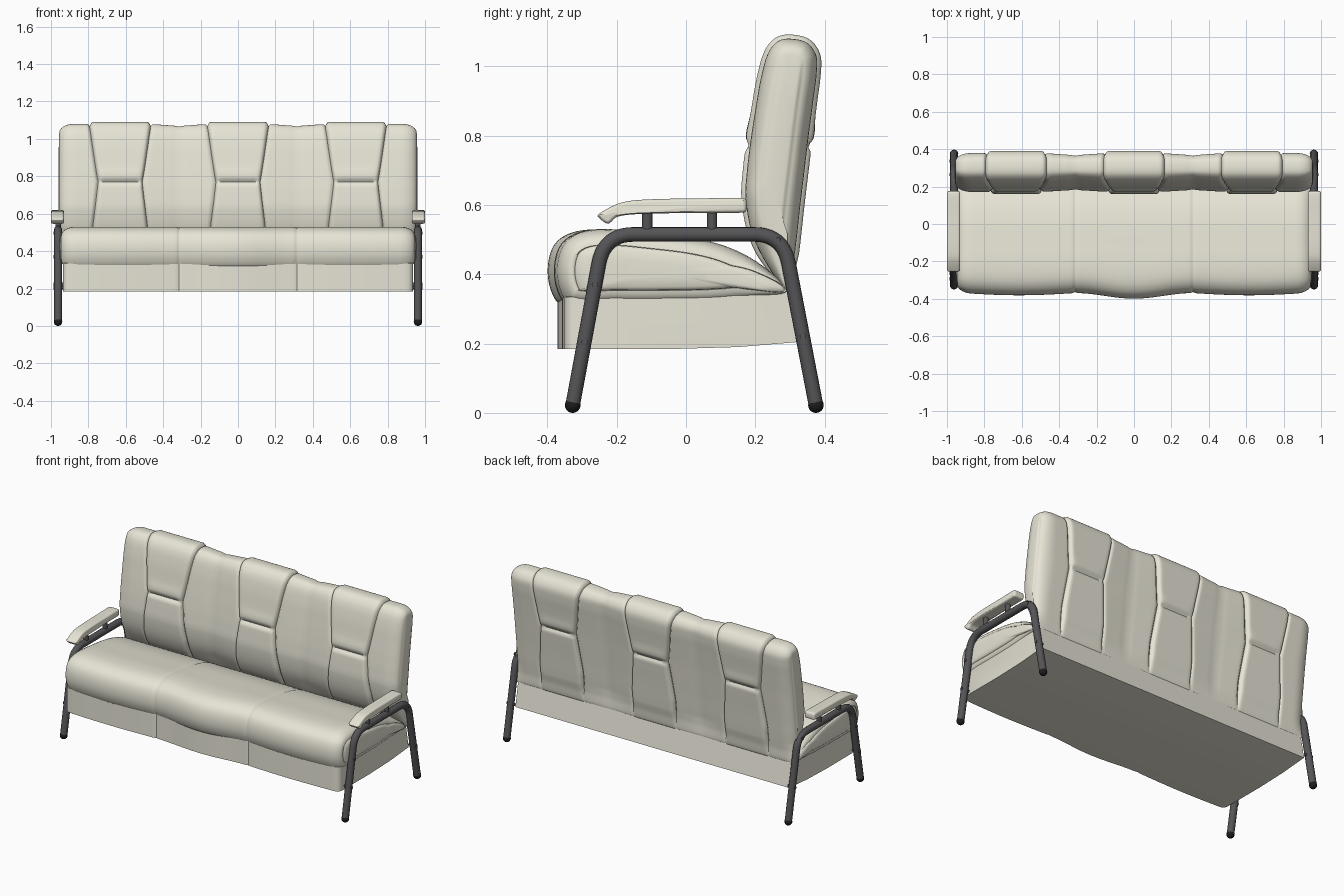
import bpy, bmesh
from math import pi, cos, sin, exp, sqrt, radians
from mathutils import Vector

if "Cube" in bpy.data.objects:
    bpy.data.objects.remove(bpy.data.objects["Cube"])


def material(name, rgb):
    m = bpy.data.materials.new(name)
    m.diffuse_color = (*rgb, 1)
    m.use_nodes = True
    m.node_tree.nodes["Principled BSDF"].inputs["Base Color"].default_value = m.diffuse_color
    return m


CREAM = material("cream_leather", (0.80, 0.78, 0.67))
STEEL = material("dark_steel", (0.09, 0.09, 0.095))
BLACK = material("black_rubber", (0.012, 0.012, 0.012))


def finish(ob, mat, angle=40):
    ob.data.materials.clear()
    ob.data.materials.append(mat)
    bpy.ops.object.select_all(action='DESELECT')
    ob.select_set(True)
    bpy.context.view_layer.objects.active = ob
    bpy.ops.object.shade_smooth_by_angle(angle=radians(angle))


def smooth_ring(pts, n):
    """Closed spline through (y, z) points, listed counter-clockwise: [(point, outward normal)]."""
    P = [Vector(p) for p in pts]
    c = len(P)
    tan = [(P[(i + 1) % c] - P[i - 1]) / ((P[(i + 1) % c] - P[i]).length + (P[i] - P[i - 1]).length)
           for i in range(c)]
    out = []
    for i in range(c):
        a, b = P[i], P[(i + 1) % c]
        L = (b - a).length
        for k in range(n):
            t = k / n
            out.append(a * (2*t**3 - 3*t*t + 1) + b * (3*t*t - 2*t**3)
                       + tan[i] * L * (t**3 - 2*t*t + t) + tan[(i + 1) % c] * L * (t**3 - t*t))
    res = []
    for i, p in enumerate(out):
        d = (out[(i + 1) % len(out)] - out[i - 1]).normalized()
        res.append((p, Vector((d.y, -d.x))))
    return res


def columns(breaks, n):
    """x stations, packed closely around each break."""
    xs = [breaks[0]]
    for a, b in zip(breaks, breaks[1:]):
        xs += [a + (b - a) * (1 - cos(pi * k / n)) / 2 for k in range(1, n + 1)]
    return xs


def loft(name, rows, mat, caps=(), angle=40):
    """Skin rings of points; caps = (scale, outward shift) of extra rings on both ends."""
    def cap(ring, s):
        c = sum(ring, Vector()) / len(ring)
        return [[c + (p - c) * k + Vector((s * dx, 0, 0)) for p in ring] for k, dx in caps]
    rows = cap(rows[0], -1)[::-1] + rows + cap(rows[-1], 1)
    bm = bmesh.new()
    V = [[bm.verts.new(p) for p in r] for r in rows]
    m = len(rows[0])
    for a, b in zip(V, V[1:]):
        for j in range(m):
            bm.faces.new((a[j], a[(j + 1) % m], b[(j + 1) % m], b[j]))
    bm.faces.new(V[0])
    bm.faces.new(V[-1])
    bmesh.ops.recalc_face_normals(bm, faces=bm.faces)
    me = bpy.data.meshes.new(name)
    bm.to_mesh(me)
    bm.free()
    ob = bpy.data.objects.new(name, me)
    bpy.context.collection.objects.link(ob)
    finish(ob, mat, angle)
    return ob


def end_round(x, half, r, k):
    t = max(0, (abs(x) - half + r) / r)
    return k * (1 - sqrt(max(0, 1 - t * t)))


def clamp(v):
    return max(0.0, min(1.0, v))


def groove(d, w):
    return exp(-(d / w) ** 2)


def wave(x):
    """Three-lobed front edge."""
    a = abs(x)
    if a < 0.315:
        return 0.03 * (0.5 + 0.5 * cos(pi * a / 0.315))
    return 0.012 * sin(pi * min((a - 0.315) / 0.6, 1))


# Seat cushion
ring = smooth_ring([(-.33, .312), (-.2, .308), (-.05, .308), (.1, .312), (.2, .325), (.292, .352),
                    (.22, .425), (.13, .475), (.03, .503), (-.1, .52), (-.22, .53), (-.3, .521),
                    (-.348, .488), (-.368, .43), (-.362, .36)], 7)
rows = []
for x in columns([-.945, -.315, .315, .945], 28):
    row = []
    for p, n in ring:
        fade = clamp((.3 - p.x) / .15)
        q = p - n * (end_round(x, .945, .075, .045) * fade + .005 * groove(abs(x) - .315, .008))
        row.append(Vector((x, q.x - wave(x) * clamp(-p.x / .33), q.y)))
    rows.append(row)
loft("seat_cushion", rows, CREAM, [(.985, -.004), (.965, .003), (.8, .008), (.4, .011)], 60)

# Base skirt
prof = [(-.35, .185), (-.05, .184), (.15, .19), (.33, .205), (.303, .352), (-.35, .335)]
rows = []
for x in columns([-.935, -.315, .315, .935], 16):
    row = []
    for y, z in prof:
        g = .004 * groove(abs(x) - .315, .006) + end_round(x, .935, .03, .025)
        row.append(Vector((x, y + g - .7 * wave(x) if y < -.3 else y, z)))
    rows.append(row)
loft("base_skirt", rows, CREAM)

# Backrest: columns follow the waisted panel seams
ring = smooth_ring([(.300, .345), (.309, .42), (.319, .5), (.330, .6), (.342, .7), (.354, .8),
                    (.367, .9), (.377, .98), (.376, 1.03), (.352, 1.066), (.31, 1.079), (.268, 1.074),
                    (.238, 1.04), (.217, .97), (.201, .88), (.187, .79), (.176, .7), (.172, .62),
                    (.193, .51), (.245, .41)], 9)
CENTRES = (-.63, 0, .63)
HALF = .163
BREAKS = [-.955] + [c + s * HALF for c in CENTRES for s in (-1, 1)] + [.955]


def half_width(z):
    if z < .77:
        return .118 + .028 * clamp((.77 - z) / .24)
    t = clamp((z - .77) / .3)
    return .118 + .045 * t ** .9


def warp(u, z):
    h = half_width(z)
    xs = [-.955] + [c + s * h for c in CENTRES for s in (-1, 1)] + [.955]
    for i in range(7):
        if u <= BREAKS[i + 1] + 1e-9:
            t = (u - BREAKS[i]) / (BREAKS[i + 1] - BREAKS[i])
            return xs[i] + t * (xs[i + 1] - xs[i])


def relief(u, z):
    d = max(HALF - abs(u - c) for c in CENTRES)      # positive inside a panel
    v = -.011 * groove(d, .006)
    if d > 0:
        v += .012 * clamp(d / .02) ** .5
        v -= .014 * groove(z - .77, .011) * clamp(d / .03)
        v += .004 * groove(z - .81, .03) * clamp(d / .05)
    elif abs(u) < .5:
        v -= .011 * clamp(-d / .15) + .003 * groove(abs(u) - .315, .012)
    return v


rows = []
for u in columns(BREAKS, 18):
    row = []
    for p, n in ring:
        fade = clamp((p.y - .34) / .12)
        q = p + n * (relief(u, p.y) - end_round(u, .955, .075, .045)) * fade
        row.append(Vector((warp(u, p.y), q.x, q.y)))
    rows.append(row)
loft("backrest", rows, CREAM, [(.95, .002), (.6, .004)], 60)


# Frame parts
def cylinder_between(name, a, b, r, mat, seg=20):
    a, b = Vector(a), Vector(b)
    bpy.ops.mesh.primitive_cylinder_add(vertices=seg, radius=r, depth=(b - a).length, location=(a + b) / 2,
                                        rotation=(b - a).to_track_quat('Z', 'Y').to_euler())
    ob = bpy.context.object
    ob.name = name
    finish(ob, mat)


def leg_path():
    A, B, C, D = [Vector(p) for p in ((-.327, .022), (-.236, .515), (.28, .515), (.375, .022))]
    pts = [A]
    for prev, cur, nxt in ((A, B, C), (B, C, D)):
        s = cur + (prev - cur).normalized() * .085
        e = cur + (nxt - cur).normalized() * .085
        pts += [s * (1 - t)**2 + cur * 2 * t * (1 - t) + e * t * t for t in [k / 10 for k in range(11)]]
    return pts + [D]


arm_ring = smooth_ring([(-.225, .546), (-.2, .565), (-.15, .573), (-.05, .576), (.08, .577), (.165, .578),
                        (.174, .584), (.174, .613), (.165, .62), (.05, .619), (-.08, .617), (-.16, .612),
                        (-.2, .602), (-.252, .574), (-.254, .566)], 5)

for s, side in ((-1, "left"), (1, "right")):
    X = .962 * s
    # Bent tube leg frame
    cu = bpy.data.curves.new(side + "_leg_frame", 'CURVE')
    cu.dimensions = '3D'
    cu.bevel_depth = .021
    cu.bevel_resolution = 6
    cu.use_fill_caps = True
    path = leg_path()
    sp = cu.splines.new('POLY')
    sp.points.add(len(path) - 1)
    for pt, p in zip(sp.points, path):
        pt.co = (X, p.x, p.y, 1)
    ob = bpy.data.objects.new(side + "_leg_frame", cu)
    bpy.context.collection.objects.link(ob)
    bpy.ops.object.select_all(action='DESELECT')
    ob.select_set(True)
    bpy.context.view_layer.objects.active = ob
    bpy.ops.object.convert(target='MESH')
    finish(bpy.context.object, STEEL)
    # Rubber feet
    for y, name in ((-.327, "_front_foot"), (.375, "_back_foot")):
        bpy.ops.mesh.primitive_uv_sphere_add(segments=24, ring_count=14, radius=.0225, location=(X, y, .0225))
        bpy.context.object.name = side + name
        finish(bpy.context.object, BLACK)
    # Bolts on the outside of the tube
    for y, z in ((-.263, .37), (-.293, .205), (.265, .497), (.337, .222)):
        cylinder_between(side + "_bolt", (s * .935, y, z), (s * .986, y, z), .009, STEEL, 16)
    # Armrest posts
    for y in (-.112, .075):
        cylinder_between(side + "_arm_post", (X, y, .52), (X, y, .585), .015, STEEL)
    # Armrest pad
    rows = []
    for dx in columns([-.035, .035], 14):
        k = end_round(dx, .035, .012, .01)
        rows.append([Vector((s * .965 + dx, (p - n * k).x, (p - n * k).y)) for p, n in arm_ring])
    loft(side + "_armrest", rows, CREAM)
